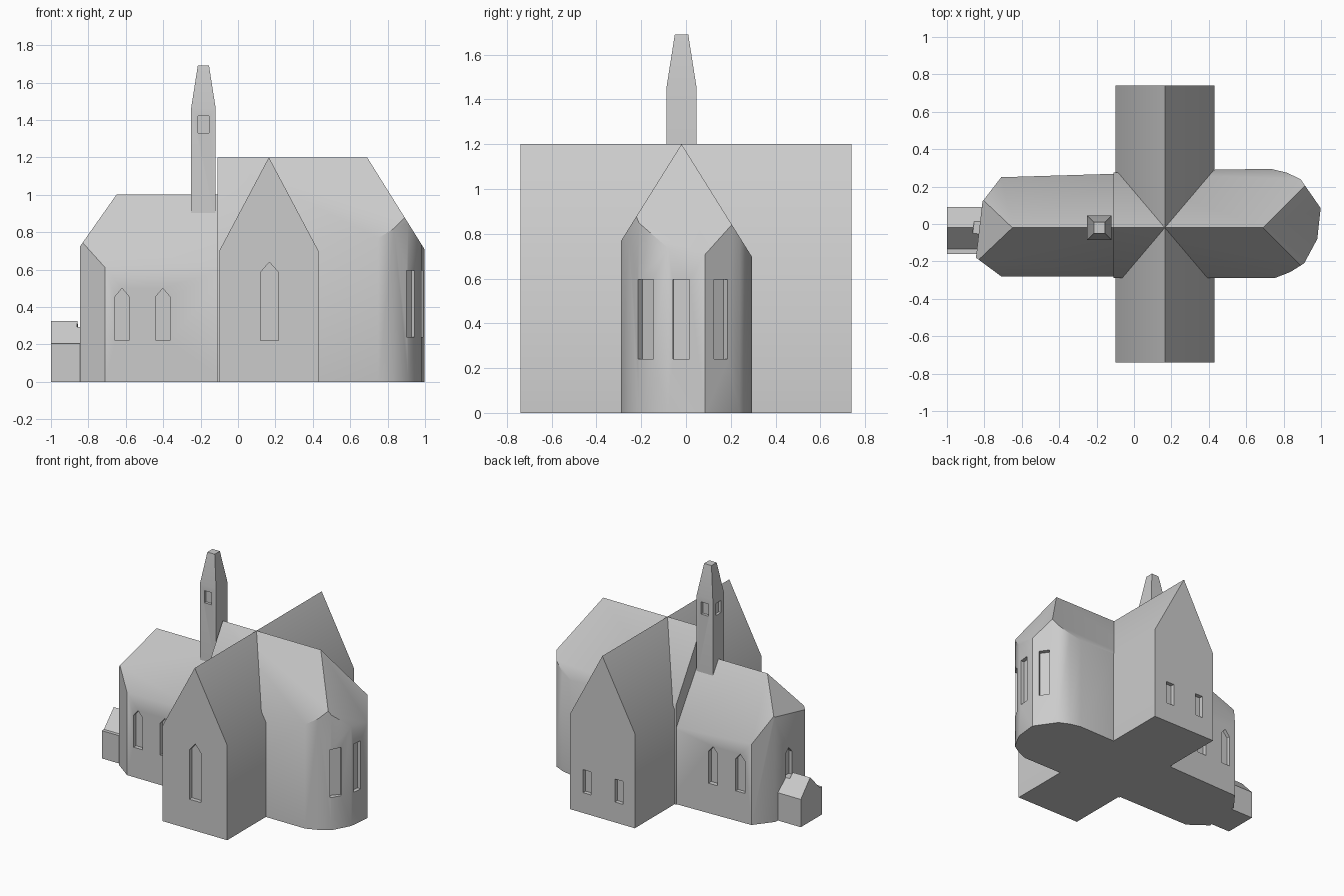
import bpy, bmesh, math
from mathutils import Vector

if "Cube" in bpy.data.objects:
    bpy.data.objects.remove(bpy.data.objects["Cube"])

RIDGE_Y = -0.02

stone = bpy.data.materials.new("light grey stone")
stone.diffuse_color = (0.6, 0.6, 0.6, 1)
stone.use_nodes = True
stone.node_tree.nodes["Principled BSDF"].inputs["Base Color"].default_value = stone.diffuse_color


def finish(name, bm):
    bmesh.ops.recalc_face_normals(bm, faces=bm.faces)
    mesh = bpy.data.meshes.new(name)
    bm.to_mesh(mesh)
    bm.free()
    ob = bpy.data.objects.new(name, mesh)
    bpy.context.collection.objects.link(ob)
    mesh.materials.append(stone)
    return ob


def prism(bm, points, along):
    """Extrude a flat outline along a vector."""
    face = bm.faces.new([bm.verts.new(p) for p in points])
    new = bmesh.ops.extrude_face_region(bm, geom=[face], use_keep_orig=True)["geom"]
    bmesh.ops.translate(bm, vec=Vector(along),
                        verts=[v for v in new if isinstance(v, bmesh.types.BMVert)])


def hipped_body(name, plan, ridge, slope, hip_x, hip_slope):
    """Raise a ground plan and slice it with the roof planes."""
    bm = bmesh.new()
    prism(bm, [(x, y, 0) for x, y in plan], (0, 0, 1.6))
    bmesh.ops.recalc_face_normals(bm, faces=bm.faces)
    for normal in ((0, slope, 1), (0, -slope, 1), (hip_slope, 0, 1)):
        bmesh.ops.bisect_plane(bm, geom=bm.verts[:] + bm.edges[:] + bm.faces[:],
                               plane_co=(hip_x, RIDGE_Y, ridge),
                               plane_no=Vector(normal).normalized(), clear_outer=True)
        bmesh.ops.holes_fill(bm, edges=bm.edges[:], sides=0)
    return finish(name, bm)


def cut_windows(ob, windows, depth=0.03):
    """Each window: x, y, facing angle, width, sill, spring, apex."""
    bm = bmesh.new()
    for x, y, angle, w, sill, spring, apex in windows:
        a = math.radians(angle)
        n = Vector((math.cos(a), math.sin(a), 0))
        u = Vector((-n.y, n.x, 0))
        outline = [(-w / 2, sill), (w / 2, sill), (w / 2, spring)]
        if apex > spring:
            outline.append((0, apex))
        outline.append((-w / 2, spring))
        base = Vector((x, y, 0)) - n * depth
        prism(bm, [base + u * s + Vector((0, 0, z)) for s, z in outline], n * depth * 2)
    cutter = finish("window_cutter", bm)
    mod = ob.modifiers.new("windows", "BOOLEAN")
    mod.operation = "DIFFERENCE"
    mod.solver = "EXACT"
    mod.object = cutter
    bpy.context.view_layer.objects.active = ob
    bpy.ops.object.modifier_apply(modifier=mod.name)
    bpy.data.objects.remove(cutter)


# Transept with two gables
bm = bmesh.new()
prism(bm, [(x, -0.74, z) for x, z in
           ((-0.1, 0), (0.43, 0), (0.43, 0.7), (0.165, 1.2), (-0.1, 0.7))], (0, 1.48, 0))
transept = finish("transept", bm)
cut_windows(transept, [(0.168, -0.74, -90, 0.095, 0.22, 0.585, 0.64),
                       (0.29, 0.74, 90, 0.065, 0.15, 0.32, 0.32),
                       (0.03, 0.74, 90, 0.065, 0.15, 0.32, 0.32)])

# Choir with rounded apse
choir = hipped_body("choir", [(-0.11, -0.29), (0.75, -0.29), (0.835, -0.257), (0.91, -0.21),
                              (0.98, -0.08), (0.998, 0.085), (0.89, 0.24), (0.815, 0.275),
                              (0.73, 0.295), (0.43, 0.29), (-0.11, 0.275)],
                    1.2, 1.6, 0.69, 1.6)
cut_windows(choir, [(0.925, -0.182, -40, 0.08, 0.24, 0.595, 0.595),
                    (0.988, -0.022, -6, 0.075, 0.24, 0.595, 0.595),
                    (0.948, 0.155, 35, 0.075, 0.24, 0.595, 0.595)])

# Nave with hipped west end
nave = hipped_body("nave", [(-0.71, -0.28), (-0.05, -0.28), (-0.05, 0.27),
                            (-0.71, 0.25), (-0.81, 0.12), (-0.845, -0.18)],
                   1.0, 1.5, -0.65, -1.42)
west_window = (-0.828, -0.018, 174, 0.07, 0.29, 0.46, 0.5)
side_windows = [(x, y, a, 0.075, 0.22, 0.455, 0.5)
                for x in (-0.62, -0.402) for y, a in ((-0.28, -90), (0.256, 90))]
cut_windows(nave, side_windows + [west_window])

# Small west porch, trimmed below the west window
bm = bmesh.new()
prism(bm, [(-1, y, z) for y, z in
           ((-0.16, 0), (0.09, 0), (0.09, 0.205), (RIDGE_Y, 0.325),
            (-0.135, 0.205), (-0.16, 0.205))], (0.19, 0, 0))
porch = finish("porch", bm)
cut_windows(porch, [west_window])

# Bell turret with tapered spire
bm = bmesh.new()
rings = []
for half, z in ((0.066, 0.85), (0.066, 1.46), (0.03, 1.69)):
    rings.append([bm.verts.new((-0.185 + sx * half, RIDGE_Y + sy * half, z))
                  for sx, sy in ((-1, -1), (1, -1), (1, 1), (-1, 1))])
for low, high in zip(rings, rings[1:]):
    for i in range(4):
        j = (i + 1) % 4
        bm.faces.new((low[i], low[j], high[j], high[i]))
bm.faces.new(rings[0][::-1])
bm.faces.new(rings[-1])
turret = finish("bell_turret", bm)
cut_windows(turret, [(-0.185 + 0.066 * math.cos(math.radians(a)),
                      RIDGE_Y + 0.066 * math.sin(math.radians(a)),
                      a, 0.06, 1.33, 1.42, 1.42) for a in (-90, 90, 180)], 0.02)

# Soft shading at eaves and apse, crisp elsewhere
for ob in (transept, choir, nave, porch, turret):
    bpy.ops.object.select_all(action="DESELECT")
    ob.select_set(True)
    bpy.context.view_layer.objects.active = ob
    bpy.ops.object.shade_smooth_by_angle(angle=math.radians(35))
